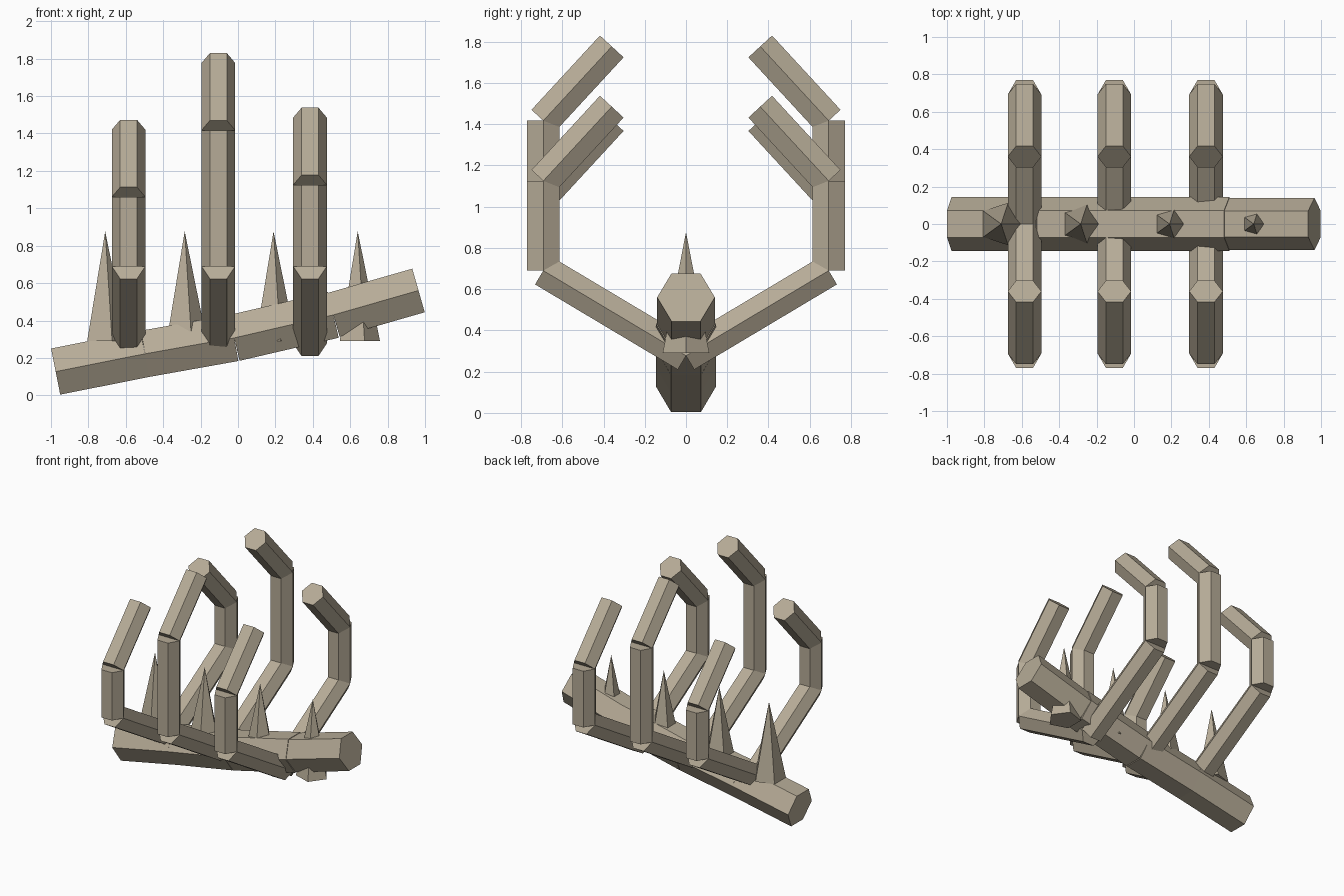
import bpy, bmesh, math
from mathutils import Vector

if "Cube" in bpy.data.objects:
    bpy.data.objects.remove(bpy.data.objects["Cube"])

bone = bpy.data.materials.new("bone")
bone.diffuse_color = (0.47, 0.41, 0.31, 1)
bone.use_nodes = True
bone.node_tree.nodes["Principled BSDF"].inputs["Base Color"].default_value = bone.diffuse_color


def make(name, rings):
    """Closed flat-shaded solid lofted through rings; a one-point ring is a tip."""
    bm = bmesh.new()
    a, b = [[bm.verts.new(p) for p in ring] for ring in rings]
    n = len(a)
    bm.faces.new(a)
    if len(b) > 1:
        bm.faces.new(b)
    for i in range(n):
        j = (i + 1) % n
        bm.faces.new((a[i], a[j], b[j], b[i]) if len(b) > 1 else (a[i], a[j], b[0]))
    bmesh.ops.recalc_face_normals(bm, faces=bm.faces)
    mesh = bpy.data.meshes.new(name)
    bm.to_mesh(mesh)
    bm.free()
    mesh.materials.append(bone)
    ob = bpy.data.objects.new(name, mesh)
    bpy.context.collection.objects.link(ob)


def ring(center, u, v, r, n):
    return [center + r * (math.cos(t) * u + math.sin(t) * v)
            for t in (2 * math.pi * i / n for i in range(n))]


def hex_bar(name, p, q, side, r):
    """Six-sided bar from p to q with a corner pointing along side."""
    p, q, side = Vector(p), Vector(q), Vector(side)
    up = (q - p).normalized().cross(side)
    make(name, [ring(p, side, up, r, 6), ring(q, side, up, r, 6)])


# spine: four bars along a gently rising path
spine = [(-0.975, 0.127), (-0.497, 0.222), (-0.02, 0.307), (0.51, 0.43), (0.965, 0.5605)]
for i in range(4):
    (x0, z0), (x1, z1) = spine[i], spine[i + 1]
    hex_bar(f"spine_segment_{i + 1}", (x0, 0, z0), (x1, 0, z1), (0, 1, 0),
            0.14 if i == 3 else 0.145)

# ribs: mirrored pairs of three bars (lower, upright, inward tip)
for i, (x, top) in enumerate([(-0.585, 1.06), (-0.105, 1.417), (0.385, 1.125)]):
    for s, label in ((-1, "front"), (1, "back")):
        path = [(0, 0.277), (0.692, 0.69), (0.692, top), (0.36, top + 0.36)]
        for k, part in enumerate(("lower", "upright", "tip")):
            (y0, z0), (y1, z1) = path[k], path[k + 1]
            hex_bar(f"rib_{i + 1}_{label}_{part}", (x, s * y0, z0), (x, s * y1, z1),
                    (1, 0, 0), 0.09)

# spikes: five-sided cones standing through the spine
for i, x in enumerate((-0.71, -0.285, 0.19, 0.64)):
    base = ring(Vector((x, 0, 0.29)), Vector((1, 0, 0)), Vector((0, 1, 0)), 0.119, 5)
    make(f"spike_{i + 1}", [base, [Vector((x, 0, 0.877))]])
